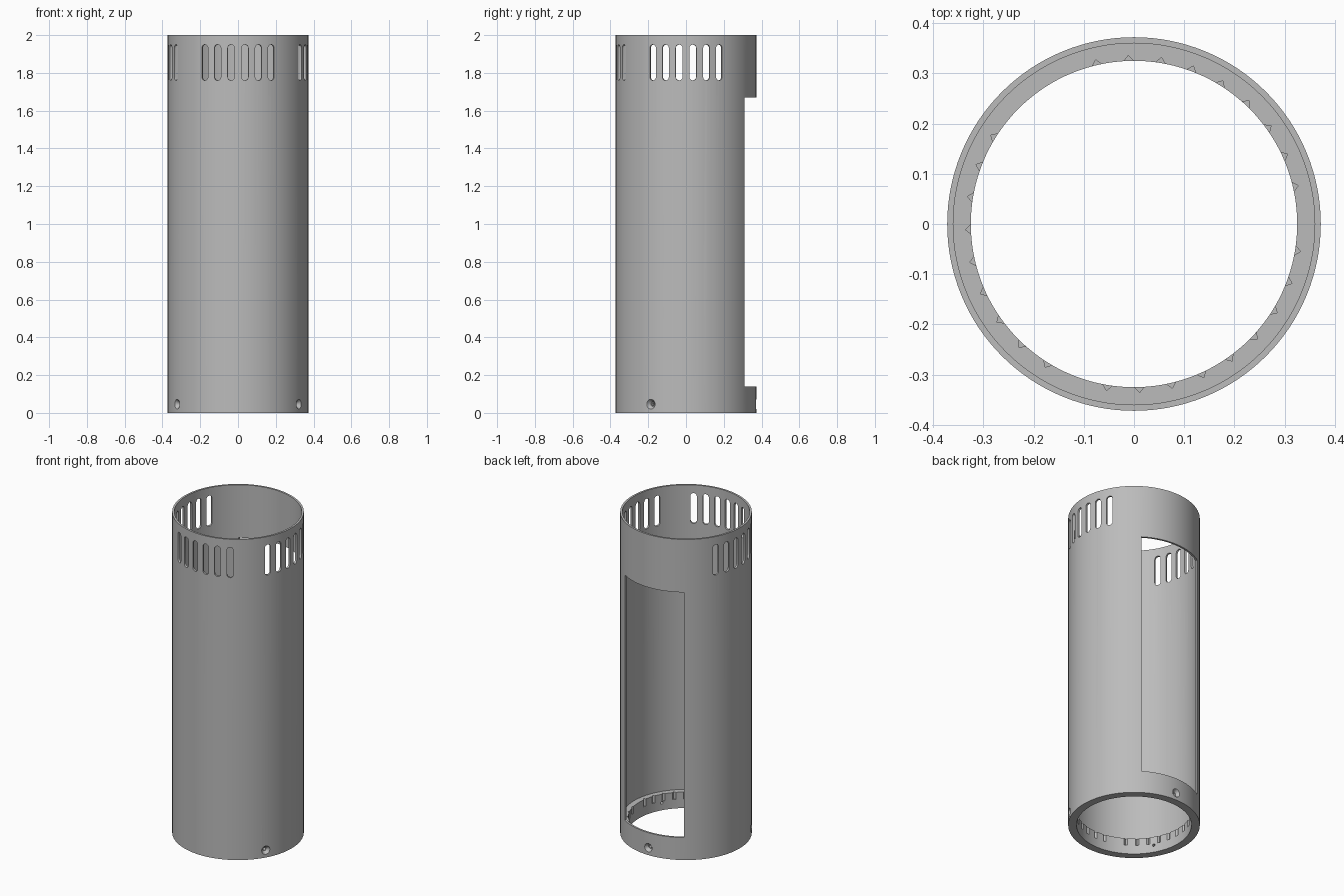
import bpy, bmesh, math
from mathutils import Matrix, Vector

R_OUT, R_IN, R_RING = 0.372, 0.36, 0.325
HEIGHT, RING_TOP = 2.0, 0.10
SEGMENTS = 128

if "Cube" in bpy.data.objects:
    bpy.data.objects.remove(bpy.data.objects["Cube"], do_unlink=True)

grey = bpy.data.materials.new("plain grey")
grey.use_nodes = True
colour = (0.5, 0.5, 0.5, 1)
grey.diffuse_color = colour
grey.node_tree.nodes["Principled BSDF"].inputs["Base Color"].default_value = colour


def make_object(name, bm):
    bmesh.ops.recalc_face_normals(bm, faces=bm.faces)
    mesh = bpy.data.meshes.new(name)
    bm.to_mesh(mesh)
    bm.free()
    mesh.materials.append(grey)
    obj = bpy.data.objects.new(name, mesh)
    bpy.context.collection.objects.link(obj)
    return obj


def revolve(profile):
    """Turn a closed (radius, z) profile into a solid ring."""
    bm = bmesh.new()
    rings = []
    for i in range(SEGMENTS):
        a = math.tau * i / SEGMENTS
        rings.append([bm.verts.new((r * math.cos(a), r * math.sin(a), z)) for r, z in profile])
    n = len(profile)
    for i, ring in enumerate(rings):
        after = rings[(i + 1) % SEGMENTS]
        for j in range(n):
            k = (j + 1) % n
            bm.faces.new((ring[j], after[j], after[k], ring[k]))
    return bm


def add_prism(bm, points, direction):
    """Extrude a planar outline along a direction."""
    base = [bm.verts.new(p) for p in points]
    end = [bm.verts.new(Vector(p) + Vector(direction)) for p in points]
    bm.faces.new(base)
    bm.faces.new(end)
    for i in range(len(base)):
        j = (i + 1) % len(base)
        bm.faces.new((base[i], base[j], end[j], end[i]))


def polar(degrees):
    return Matrix.Rotation(math.radians(degrees), 3, 'Z')


def add_slot(bm, degrees, half_width, low, high):
    """Radial cutter with rounded ends."""
    turn = polar(degrees)
    points = []
    for i in range(18):
        a = math.pi * (i % 9) / 8 + (math.pi if i > 8 else 0)
        centre = low + half_width if i > 8 else high - half_width
        points.append(turn @ Vector((0.3, half_width * math.cos(a), centre + half_width * math.sin(a))))
    add_prism(bm, points, turn @ Vector((0.12, 0, 0)))


def add_cone(bm, degrees, z, r_inner, r_outer, start, end):
    """Radial round cutter, from the inside outwards."""
    place = (polar(degrees).to_4x4() @ Matrix.Translation(((start + end) / 2, 0, z))
             @ Matrix.Rotation(math.pi / 2, 4, 'Y'))
    bmesh.ops.create_cone(bm, cap_ends=True, segments=24, radius1=r_inner,
                          radius2=r_outer, depth=end - start, matrix=place)


def cut(body, bm):
    cutter = make_object("cutter", bm)
    cutter.hide_render = True
    mod = body.modifiers.new("cut", 'BOOLEAN')
    mod.operation = 'DIFFERENCE'
    mod.solver = 'EXACT'
    mod.object = cutter
    bpy.context.view_layer.objects.active = body
    bpy.ops.object.modifier_apply(modifier=mod.name)
    bpy.data.objects.remove(cutter, do_unlink=True)


# Thin tube with a thicker ring inside its foot
tube = make_object("tube_body", revolve([
    (R_OUT, 0), (R_OUT, HEIGHT), (R_IN, HEIGHT),
    (R_IN, RING_TOP), (R_RING, RING_TOP), (R_RING, 0)]))

# Tall window in the back, and vent slots on front and both sides
bm = bmesh.new()
add_prism(bm, [(-0.205, 0.15, 0.14), (0.205, 0.15, 0.14),
               (0.205, 0.15, 1.67), (-0.205, 0.15, 1.67)], (0, 0.4, 0))
for side in (0, 180, 270):
    for i in range(6):
        add_slot(bm, side + (i - 2.5) * 11.25, 0.018, 1.76, 1.95)
cut(tube, bm)

# Small V grooves in the top of the foot ring, leaving gaps between groups
bm = bmesh.new()
for i in range(32):
    if i in (0, 10, 11, 12, 22):
        continue
    turn = polar(1.9 + i * 11.25)
    outline = [(0.315, -0.018), (0.336, 0), (0.315, 0.018)]
    add_prism(bm, [turn @ Vector((x, y, 0.056)) for x, y in outline], (0, 0, 0.1))
cut(tube, bm)

# Countersunk screw holes: the wide cone first, then the through hole
for bore in ((0.012, 0.029, 0.352, 0.376), (0.008, 0.008, 0.30, 0.40)):
    bm = bmesh.new()
    for angle in (90, 210, 330):
        add_cone(bm, angle, 0.046, *bore)
    cut(tube, bm)

bpy.ops.object.select_all(action='DESELECT')
tube.select_set(True)
bpy.context.view_layer.objects.active = tube
bpy.ops.object.shade_smooth_by_angle(angle=math.radians(30))
